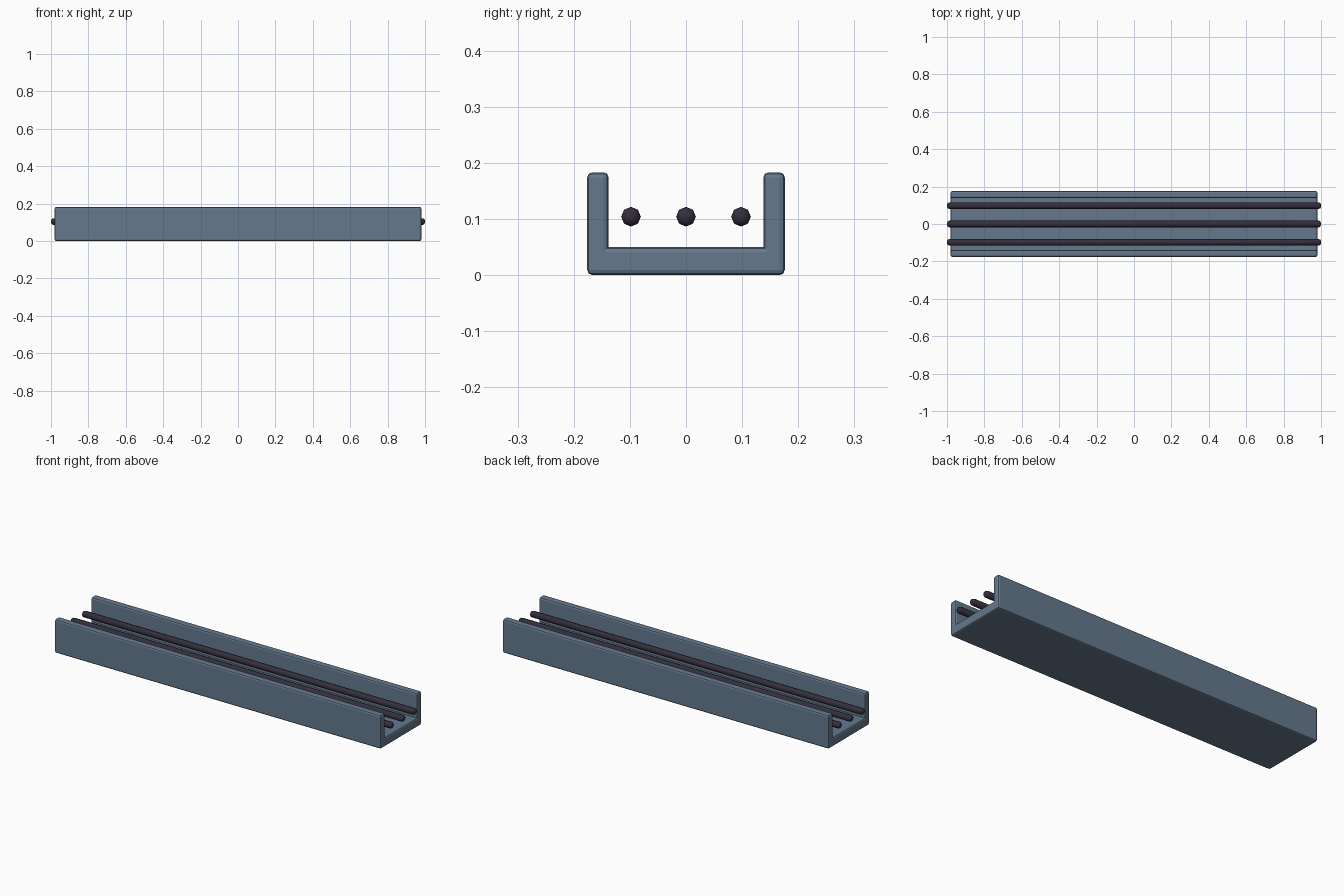
import bpy, bmesh, math
from mathutils import Matrix

if "Cube" in bpy.data.objects:
    bpy.data.objects.remove(bpy.data.objects["Cube"])


def finish(name, bm, color):
    bmesh.ops.recalc_face_normals(bm, faces=bm.faces)
    mesh = bpy.data.meshes.new(name)
    bm.to_mesh(mesh)
    bm.free()
    obj = bpy.data.objects.new(name, mesh)
    bpy.context.collection.objects.link(obj)
    mesh.materials.append(color)
    return obj


def material(name, rgb):
    mat = bpy.data.materials.new(name)
    mat.diffuse_color = (*rgb, 1)
    mat.use_nodes = True
    mat.node_tree.nodes["Principled BSDF"].inputs["Base Color"].default_value = mat.diffuse_color
    return mat


tray_blue = material("tray_blue", (0.13, 0.19, 0.27))
cable_dark = material("cable_dark", (0.035, 0.028, 0.045))

# U-shaped tray: profile in y/z, extruded along x
W, H, WALL, FLOOR, HALF = 0.176, 0.183, 0.038, 0.05, 0.98
half_profile = [(W, 0), (W, H), (W - WALL, H), (W - WALL, FLOOR)]
profile = half_profile + [(-y, z) for y, z in reversed(half_profile)]
bm = bmesh.new()
face = bm.faces.new([bm.verts.new((-HALF, y, z)) for y, z in profile])
ext = bmesh.ops.extrude_face_region(bm, geom=[face], use_keep_orig=True)
moved = [g for g in ext["geom"] if isinstance(g, bmesh.types.BMVert)]
bmesh.ops.translate(bm, verts=moved, vec=(2 * HALF, 0, 0))
bmesh.ops.recalc_face_normals(bm, faces=bm.faces)
# Soften outer edges, keep the inner corners crisp
outer = [e for e in bm.edges if e.is_convex]
bmesh.ops.bevel(bm, geom=outer, offset=0.009, segments=2, profile=0.5,
                affect='EDGES', clamp_overlap=True)
finish("cable_tray", bm, tray_blue)

# Three eight-sided cables with rounded ends
for name, y in (("cable_front", -0.098), ("cable_middle", 0), ("cable_back", 0.098)):
    bm = bmesh.new()
    bmesh.ops.create_cone(bm, cap_ends=True, segments=8, radius1=0.0175,
                          radius2=0.0175, depth=2.0,
                          matrix=Matrix.Rotation(math.pi / 2, 4, 'Y'))
    rims = [e for e in bm.edges if abs(e.verts[0].co.x - e.verts[1].co.x) < 0.01]
    bmesh.ops.bevel(bm, geom=rims, offset=0.012, segments=2, profile=0.5,
                    affect='EDGES', clamp_overlap=True)
    cable = finish(name, bm, cable_dark)
    cable.location = (0, y, 0.104)
    bpy.ops.object.select_all(action='DESELECT')
    cable.select_set(True)
    bpy.context.view_layer.objects.active = cable
    bpy.ops.object.shade_smooth_by_angle(angle=math.radians(50))
